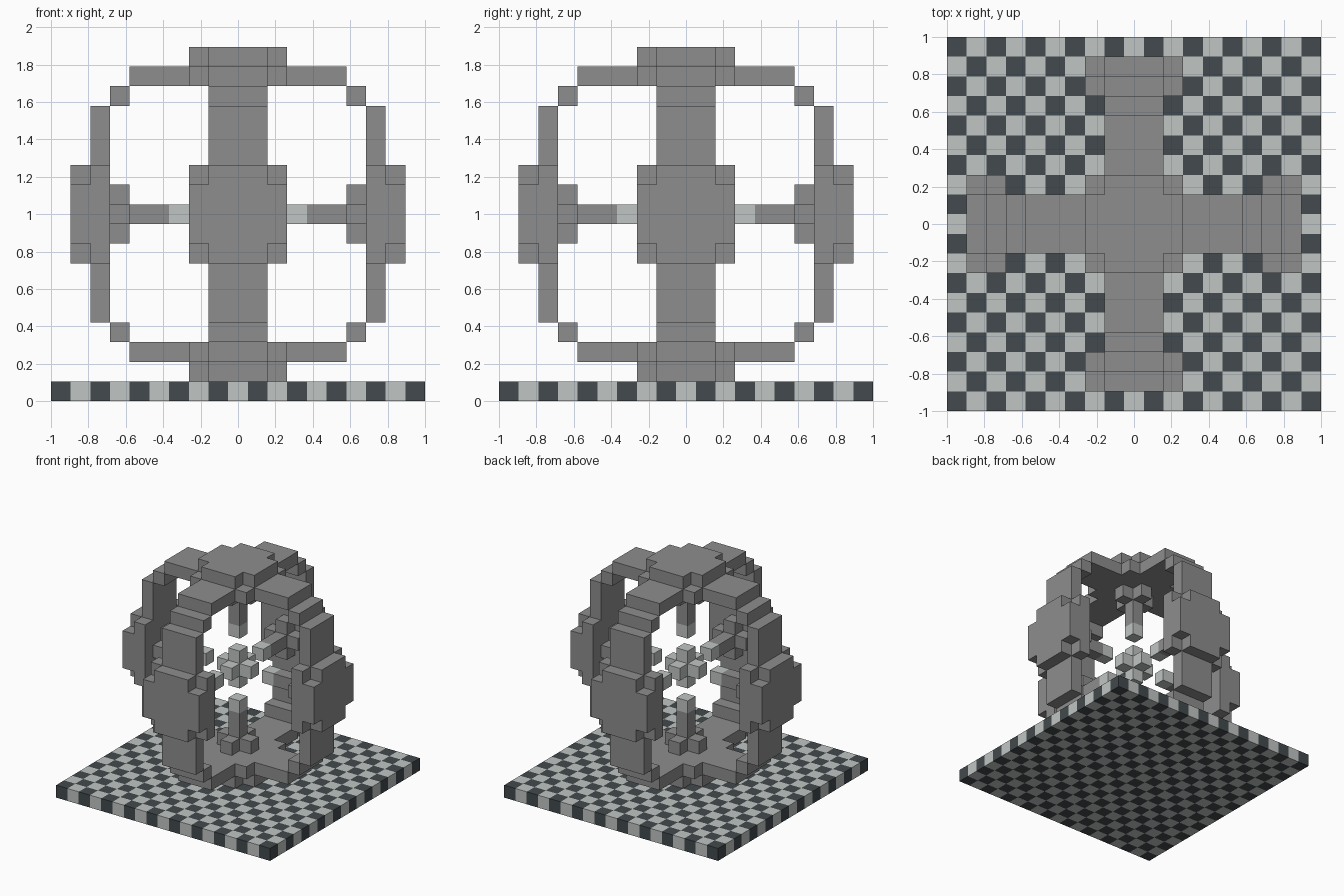
import bpy
import bmesh
import math
from itertools import product
from mathutils import Vector

cube = bpy.data.objects.get("Cube")
if cube:
    bpy.data.objects.remove(cube, do_unlink=True)

CELL = 2 / 19                      # size of one block
CENTRE = Vector((0, 0, 1))         # middle of the cage


def material(name, colour):
    mat = bpy.data.materials.new(name)
    mat.use_nodes = True
    rgba = (*colour, 1)
    mat.diffuse_color = rgba
    mat.node_tree.nodes["Principled BSDF"].inputs["Base Color"].default_value = rgba
    return mat


MATS = [material("mid_grey", (0.27, 0.27, 0.27)),
        material("light_grey", (0.53, 0.56, 0.55)),
        material("dark_slate", (0.055, 0.067, 0.075))]
GREY, LIGHT, DARK = range(3)


def block_object(name, cells):
    """Skin a dict of {block position: colour}, leaving out hidden faces."""
    bm = bmesh.new()
    verts = {}

    def vert(point):
        key = tuple(round(2 * c) for c in point)
        if key not in verts:
            verts[key] = bm.verts.new(CENTRE + Vector(point) * CELL)
        return verts[key]

    for cell, colour in cells.items():
        for axis, sign in product(range(3), (-1, 1)):
            n = Vector((0, 0, 0))
            n[axis] = sign
            pos = Vector(cell)
            if tuple(round(c) for c in pos + n) in cells:
                continue
            u = Vector((0, 0, 0))
            u[(axis + 1) % 3] = 1
            v = n.cross(u)
            face = bm.faces.new([vert(pos + (n + a * u + b * v) / 2)
                                 for a, b in ((-1, -1), (1, -1), (1, 1), (-1, 1))])
            face.material_index = colour
    bmesh.ops.dissolve_limit(bm, angle_limit=math.radians(1), verts=bm.verts[:],
                             edges=bm.edges[:], delimit={'MATERIAL'})
    mesh = bpy.data.meshes.new(name)
    bm.to_mesh(mesh)
    bm.free()
    for mat in MATS:
        mesh.materials.append(mat)
    obj = bpy.data.objects.new(name, mesh)
    bpy.context.collection.objects.link(obj)
    return obj


def turned(axis, sign, out, a, b):
    """Place a block 'out' steps along a signed axis, a and b steps sideways."""
    cell = [0, 0, 0]
    cell[axis], cell[(axis + 1) % 3], cell[(axis + 2) % 3] = sign * out, a, b
    return tuple(cell)


SIDES = {"right": (0, -1), "left": (0, 1), "front": (1, -1),
         "back": (1, 1), "bottom": (2, -1), "top": (2, 1)}
span = range(-5, 6)

# Chequered floor slab
slab = {(x, y, -9): DARK if (x + y) % 2 == 0 else LIGHT
        for x, y in product(range(-9, 10), repeat=2)}
block_object("floor_slab", slab)

# Round cage: a stepped panel on each side plus diagonal joining blocks
cage = {}
for axis, sign in SIDES.values():
    for a, b in product(span, repeat=2):
        small, large = sorted((abs(a), abs(b)))
        # the side panels only rise vertically; top and bottom are full crosses
        along_ring = axis == 2 or abs(b if axis == 0 else a) <= 1
        horizontal = a if axis == 0 else b
        arm = small <= 1 and (axis == 2 or abs(horizontal) <= 2)
        if arm or large <= 2:
            cage[turned(axis, sign, 7, a, b)] = GREY
        if large <= 2 and small <= 1:
            cage[turned(axis, sign, 8, a, b)] = GREY
for s, t, w in product((-6, 6), (-6, 6), (-1, 0, 1)):
    cage[(s, w, t)] = GREY
    cage[(w, s, t)] = GREY
block_object("round_cage", cage)

# Pointers reaching inwards, each with a cross-shaped foot and a pale tip
for side, (axis, sign) in SIDES.items():
    pointer = {turned(axis, sign, 6, a, b): GREY
               for a, b in product((-1, 0, 1), repeat=2) if abs(a) + abs(b) <= 1}
    for out in (5, 4, 3):
        pointer[turned(axis, sign, out, 0, 0)] = LIGHT if out == 3 else GREY
    block_object(side + "_pointer", pointer)

# Floating core: a three-way cross
core = {c: LIGHT for c in product((-1, 0, 1), repeat=3)
        if sum(map(abs, c)) <= 1}
block_object("floating_core", core)
